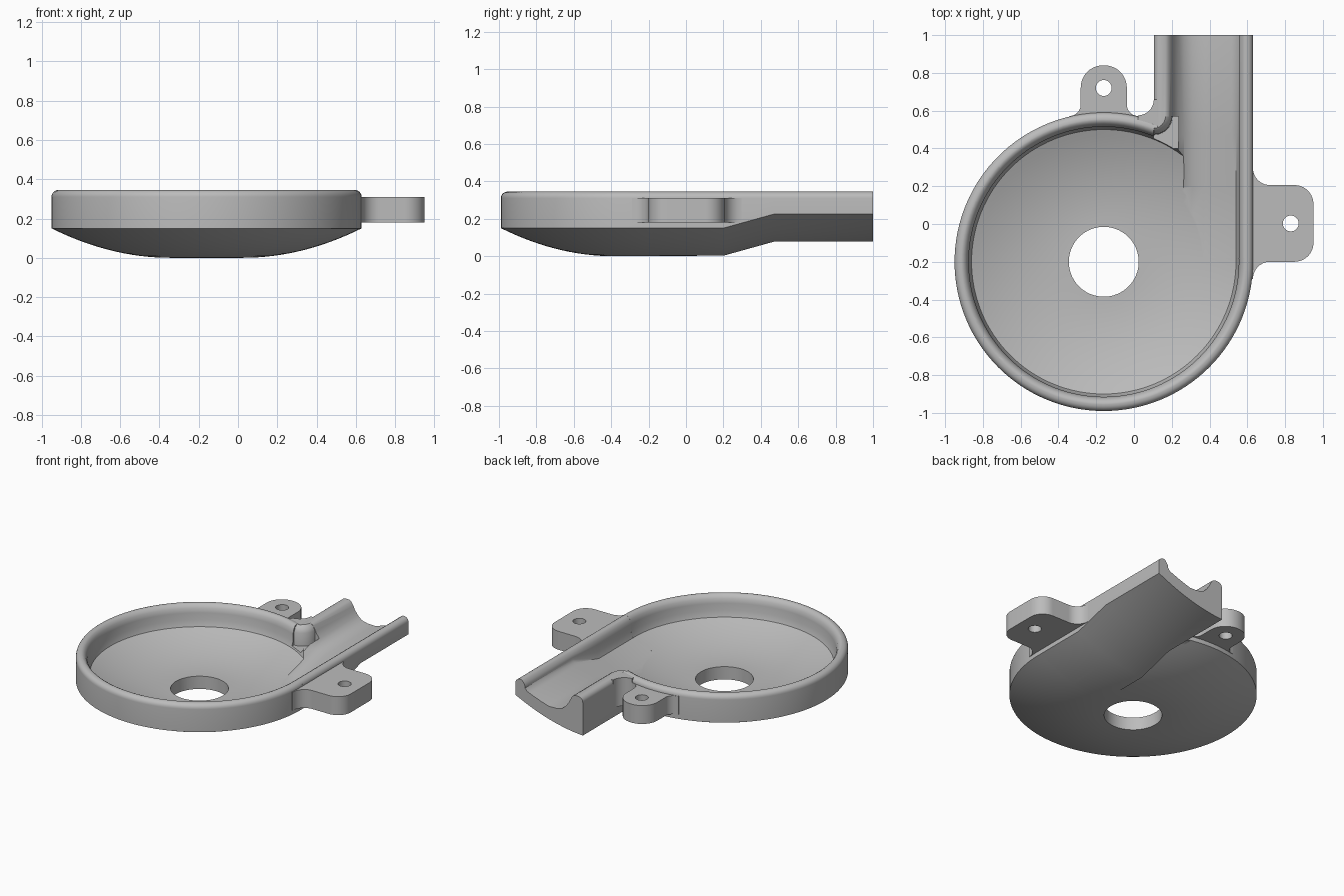
import bpy, bmesh
from math import sin, cos, pi, radians
from mathutils import Matrix, Vector

cube = bpy.data.objects.get("Cube")
if cube:
    bpy.data.objects.remove(cube, do_unlink=True)

grey = bpy.data.materials.new("light grey")
grey.use_nodes = True
colour = (0.5, 0.5, 0.5, 1)
grey.diffuse_color = colour
grey.node_tree.nodes["Principled BSDF"].inputs["Base Color"].default_value = colour

CX, CY = -0.16, -0.2          # bowl axis
RADIUS, TOP, HOLE, FLOOR = 0.79, 0.345, 0.185, 0.09
RISE = 0.075                  # how far the outlet climbs


def under(r):
    """Height of the dished underside at a distance from the axis."""
    return 0.15 * (max(r - HOLE, 0) / (RADIUS - HOLE)) ** 2


def span(a, b, n):
    return [a + (b - a) * i / n for i in range(n + 1)]


def arc(cx, cy, r, start, end, n=10):
    return [(cx + r * cos(radians(a)), cy + r * sin(radians(a))) for a in span(start, end, n)]


def finish(name, bm):
    bmesh.ops.recalc_face_normals(bm, faces=bm.faces)
    mesh = bpy.data.meshes.new(name)
    bm.to_mesh(mesh)
    bm.free()
    mesh.materials.append(grey)
    ob = bpy.data.objects.new(name, mesh)
    bpy.context.collection.objects.link(ob)
    return ob


def loft(name, rings):
    """Skin between equal closed rings, capped at both ends."""
    bm = bmesh.new()
    rows = [[bm.verts.new(p) for p in ring] for ring in rings]
    n = len(rows[0])
    for a, b in zip(rows, rows[1:]):
        for i in range(n):
            j = (i + 1) % n
            bm.faces.new((a[i], a[j], b[j], b[i]))
    bm.faces.new(rows[0])
    bm.faces.new(rows[-1])
    return finish(name, bm)


def prism(name, outline, z0, z1):
    return loft(name, [[(x, y, z) for x, y in outline] for z in (z0, z1)])


def revolve(name, profile):
    bm = bmesh.new()
    verts = [bm.verts.new((CX + r, CY, z)) for r, z in profile]
    edges = [bm.edges.new(pair) for pair in zip(verts, verts[1:])]
    bmesh.ops.spin(bm, geom=verts + edges, cent=(CX, CY, 0), axis=(0, 0, 1),
                   angle=2 * pi, steps=128)
    bmesh.ops.remove_doubles(bm, verts=bm.verts, dist=0.0001)
    return finish(name, bm)


def combine(target, tool, operation):
    mod = target.modifiers.new(operation, "BOOLEAN")
    mod.operation, mod.solver, mod.object = operation, "EXACT", tool
    bpy.context.view_layer.objects.active = target
    bpy.ops.object.modifier_apply(modifier=mod.name)
    bpy.data.objects.remove(tool, do_unlink=True)


def smooth(ob):
    bpy.ops.object.select_all(action="DESELECT")
    ob.select_set(True)
    bpy.context.view_layer.objects.active = ob
    bpy.ops.object.shade_smooth_by_angle(angle=radians(32))


# Outer bowl with rounded rim
rim = arc(RADIUS - 0.035, TOP - 0.035, 0.035, 0, 90, 6)
dish = [(r, under(r)) for r in span(HOLE - 0.05, RADIUS, 16)]
housing = revolve("housing", [(0, 0)] + dish + rim + [(0, TOP)])


def sweep(name, section, end):
    """Run a section (x, z, share of rise) along the outlet."""
    stations = ((CY + 0.02, 0), (0.2, 0), (0.47, RISE), (end, RISE))
    return loft(name, [[(x, y, z + s * w) for x, z, w in section] for y, s in stations])


# Outlet body shares the bowl's side and underside
LEFT = 0.105
body = [(CX + r, under(r), 1) for r in span(LEFT - CX, RADIUS, 14)]
body += [(CX + r, z, 0) for r, z in rim]
body += [(x, z, 0) for x, z in arc(LEFT + 0.035, TOP - 0.035, 0.035, 90, 180, 6)]
combine(housing, sweep("outlet_body", body, 1.0), "UNION")

# Web filling the outer corner between bowl and outlet
web = arc(0.02, 0.66, 0.085, 0, -90) + [(0.02, 0.53), (0.13, 0.51), (0.13, 0.66)]
combine(housing, prism("corner_web", web, 0.14, 0.34), "UNION")

# Bowl interior with flared lip
lip = [(0.715, 0.24, 0.7), (0.715, 0.29, 0.2), (0.722, 0.32, 0),
       (0.735, 0.338, 0), (0.75, 0.346, 0), (0.75, 0.4, 0)]
floor = [(r, under(r) + FLOOR) for r in span(HOLE - 0.05, 0.7, 16)]
inside = [(0, FLOOR)] + floor + [(r, z) for r, z, w in lip] + [(0, 0.4)]
combine(housing, revolve("bowl_cutter", inside), "DIFFERENCE")

# Outlet trough
trough = [(0.165, 0.4, 0), (0.165, 0.346, 0), (0.185, 0.335, 0), (0.2, 0.31, 0),
          (0.212, 0.225, 0.8), (0.235, 0.178, 1), (0.265, 0.152, 1), (0.31, 0.14, 1)]
trough += [(CX + r, under(r) + FLOOR, 1) for r in span(0.53, 0.7, 7)]
trough += [(CX + r, z, w) for r, z, w in lip]
combine(housing, sweep("trough_cutter", trough, 1.1), "DIFFERENCE")

# Rounded tongue where bowl wall turns into the trough
tongue = []
for z, r in ((0.21, 0.098), (0.3, 0.095), (0.33, 0.082), (0.346, 0.06), (0.4, 0.06)):
    edge = arc(0.105, 0.57, r, 0, -90) + [(0.1, 0.4), (0.235, 0.4), (0.235, 0.57)]
    tongue.append([(x, y, z) for x, y in edge])
combine(housing, loft("tongue_cutter", tongue), "DIFFERENCE")

# Central inlet hole
inlet = prism("inlet_cutter", arc(CX, CY, HOLE, 0, 354.375, 63), -0.1, 0.5)
combine(housing, inlet, "DIFFERENCE")
smooth(housing)


def lug(name, origin, angle, length, half, corner, flare, hole):
    """Mounting ear with flared root, rounded tip and bolt hole."""
    side = [(-0.03, half + flare)]
    side += arc(flare, half + flare, flare, 180, 270)
    side += arc(length - corner, half - corner, corner, 90, 0)
    outline = side + [(u, -v) for u, v in reversed(side)]
    ob = prism(name, outline, 0.18, 0.31)
    combine(ob, prism("bolt_cutter", arc(hole, 0, 0.042, 0, 348.75, 31), 0, 0.5), "DIFFERENCE")
    place = Matrix.Translation(Vector((*origin, 0))) @ Matrix.Rotation(angle, 4, "Z")
    ob.data.transform(place)
    smooth(ob)


lug("side_lug", (0.63, 0.003), 0, 0.32, 0.203, 0.1, 0.09, 0.2)
lug("back_lug", (CX, 0.572), pi / 2, 0.268, 0.122, 0.118, 0.06, 0.148)
